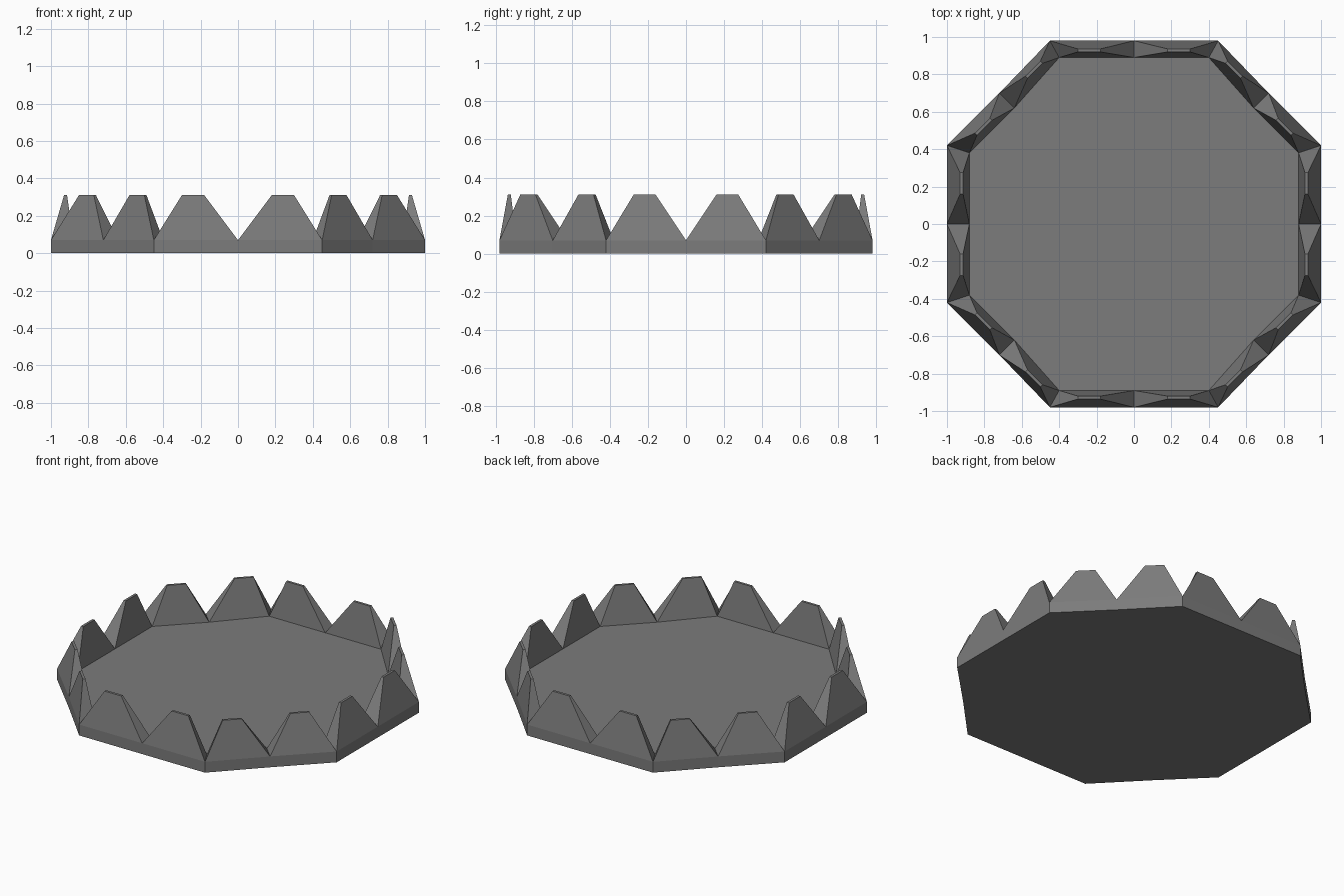
import bpy
import bmesh
from mathutils import Vector

default_cube = bpy.data.objects.get("Cube")
if default_cube:
    bpy.data.objects.remove(default_cube, do_unlink=True)

RIM_HEIGHT = 0.07
TOOTH_HEIGHT = 0.31
HALF_RIDGE = 0.008

# One quarter of the plan, running from the back middle to the left middle
OUTER = [(0, 0.98), (0.45, 0.98), (0.72, 0.7), (1, 0.42), (1, 0)]
INNER = [(0, 0.89), (0.4, 0.89), (0.64, 0.62), (0.88, 0.38), (0.88, 0)]
RIDGES = [((0.18, 0.928), (0.3, 0.928)), ((0.495, 0.865), (0.575, 0.785)),
          ((0.765, 0.56), (0.845, 0.48)), ((0.922, 0.275), (0.922, 0.16))]

stone = bpy.data.materials.new("dark_grey_stone")
stone.use_nodes = True
stone_colour = (0.2, 0.2, 0.2, 1)
stone.diffuse_color = stone_colour
stone.node_tree.nodes["Principled BSDF"].inputs["Base Color"].default_value = stone_colour


def at_height(point, z):
    return Vector((point[0], point[1], z))


def add_face(bm, points):
    bm.faces.new([bm.verts.new(p) for p in points])


def mirrored_object(name, bm):
    """Turn a quarter into an object, mirrored across both axes."""
    bmesh.ops.remove_doubles(bm, verts=bm.verts, dist=0.0001)
    mesh = bpy.data.meshes.new(name)
    bm.to_mesh(mesh)
    bm.free()
    mesh.materials.append(stone)
    obj = bpy.data.objects.new(name, mesh)
    bpy.context.collection.objects.link(obj)
    mirror = obj.modifiers.new("quarter_mirror", "MIRROR")
    mirror.use_axis = (True, True, False)
    return obj


# Octagonal base: underside, sunken floor and outer walls
base = bmesh.new()
centre = (0, 0)
add_face(base, [at_height(p, 0) for p in OUTER + [centre]])
add_face(base, [at_height(p, RIM_HEIGHT) for p in reversed(INNER + [centre])])
for start, end in zip(OUTER, OUTER[1:]):
    add_face(base, [at_height(start, 0), at_height(start, RIM_HEIGHT),
                    at_height(end, RIM_HEIGHT), at_height(end, 0)])
mirrored_object("octagonal_base", base)

# Tapered teeth around the rim, two on each side of the octagon
teeth = bmesh.new()
for i, (ridge_start, ridge_end) in enumerate(RIDGES):
    out_a, out_b = (at_height(p, RIM_HEIGHT) for p in OUTER[i:i + 2])
    in_a, in_b = (at_height(p, RIM_HEIGHT) for p in INNER[i:i + 2])
    along = (out_b - out_a).normalized()
    outward = Vector((-along.y, along.x, 0)) * HALF_RIDGE
    top_a = at_height(ridge_start, TOOTH_HEIGHT)
    top_b = at_height(ridge_end, TOOTH_HEIGHT)
    add_face(teeth, [out_a, top_a + outward, top_b + outward, out_b])
    add_face(teeth, [in_b, top_b - outward, top_a - outward, in_a])
    add_face(teeth, [top_a + outward, top_a - outward, top_b - outward, top_b + outward])
    add_face(teeth, [out_a, in_a, top_a - outward, top_a + outward])
    add_face(teeth, [in_b, out_b, top_b + outward, top_b - outward])
mirrored_object("rim_teeth", teeth)
